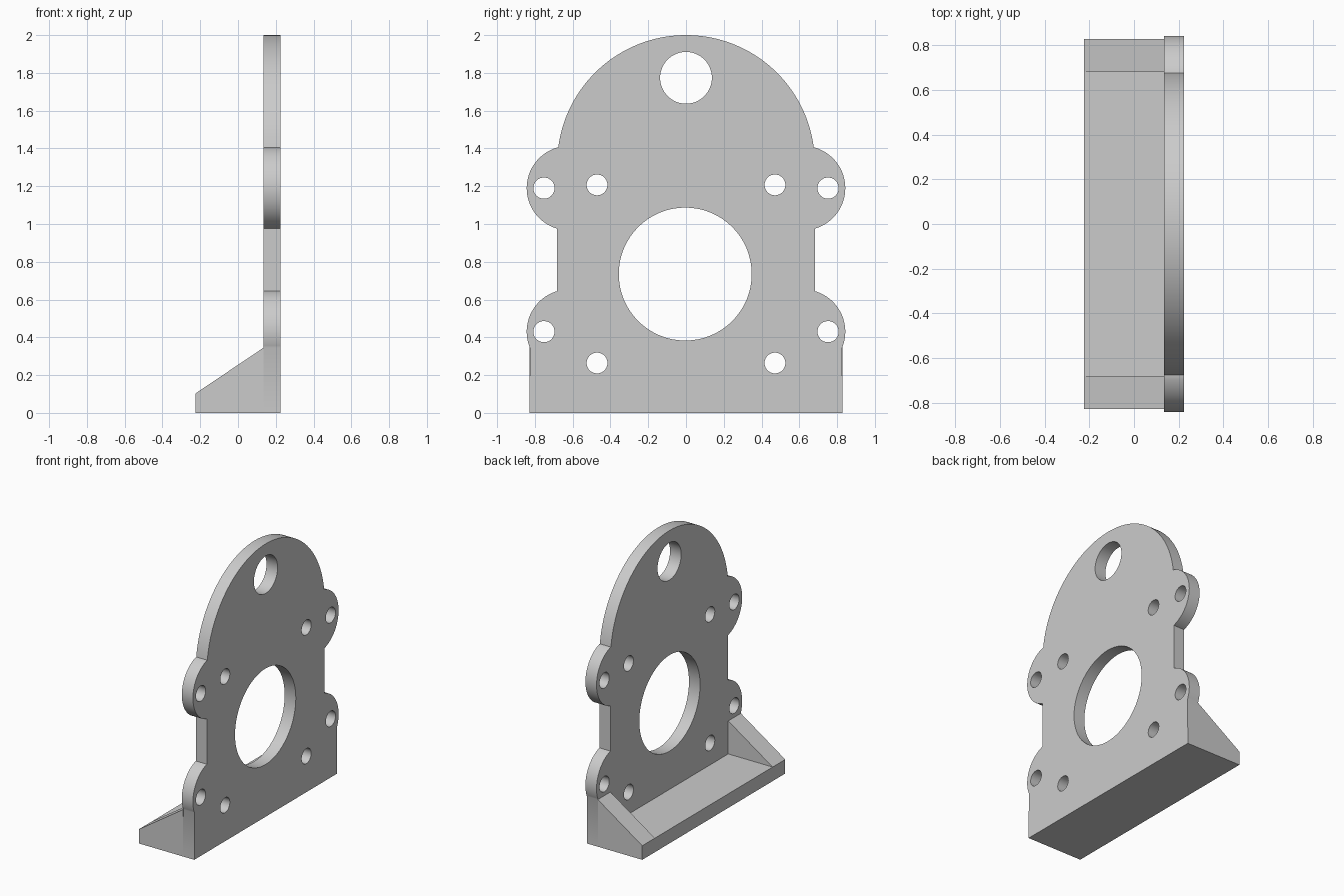
import bpy
import bmesh
from math import asin, cos, sin, pi, radians

cube = bpy.data.objects.get("Cube")
if cube:
    bpy.data.objects.remove(cube, do_unlink=True)

grey = bpy.data.materials.new("plain grey")
grey.use_nodes = True
GREY = (0.6, 0.6, 0.6, 1)
grey.diffuse_color = GREY
grey.node_tree.nodes["Principled BSDF"].inputs["Base Color"].default_value = GREY

# Main dimensions
BACK, FRONT = 0.135, 0.225        # plate faces along x
BODY, BASE = 0.682, 0.828         # half widths along y
LUG_Y, LUG_R = 0.62, 0.2234
UPPER_Z, LOWER_Z = 1.19, 0.43
GUSSET_TOP, FLOOR = 0.345, 0.103


def arc(cy, cz, r, start, end, n=32):
    return [(cy + r * cos(start + (end - start) * i / n),
             cz + r * sin(start + (end - start) * i / n)) for i in range(n + 1)]


def hole(cy, cz, r):
    return arc(cy, cz, r, 0, 2 * pi, 64)[:-1]


# Right half of the plate outline, from the bottom up to the crown
meet = pi / 2 - asin((BODY - LUG_Y) / LUG_R)
low = asin((GUSSET_TOP - LOWER_Z) / LUG_R)
crown_z = 2 - BODY
half = [(BASE, 0)]
half += arc(LUG_Y, LOWER_Z, LUG_R, low, meet)
half += arc(LUG_Y, UPPER_Z, LUG_R, -meet, meet)
half += arc(0, crown_z, BODY, asin((1.405 - crown_z) / BODY), pi / 2, 48)
outline = half + [(-y, z) for y, z in reversed(half[:-1])]

# Holes: bore, top opening, lug holes and inner screw holes
loops = [outline, hole(-0.004, 0.735, 0.352), hole(0, 1.774, 0.137)]
for s in (-1, 1):
    loops += [hole(s * 0.752, UPPER_Z, 0.056), hole(s * 0.752, LOWER_Z, 0.056),
              hole(s * 0.471, 1.207, 0.055), hole(s * 0.471, 0.264, 0.055)]

# Plate: a filled flat curve given thickness, then turned to a mesh
curve = bpy.data.curves.new("plate", "CURVE")
curve.dimensions = "2D"
curve.fill_mode = "BOTH"
curve.extrude = (FRONT - BACK) / 2
for points in loops:
    spline = curve.splines.new("POLY")
    spline.points.add(len(points) - 1)
    for p, (y, z) in zip(spline.points, points):
        p.co = (y, z, 0, 1)
    spline.use_cyclic_u = True
curve.materials.append(grey)
plate = bpy.data.objects.new("plate", curve)
bpy.context.collection.objects.link(plate)
plate.location.x = (FRONT + BACK) / 2
plate.rotation_euler = (radians(90), 0, radians(90))
bpy.ops.object.select_all(action="DESELECT")
plate.select_set(True)
bpy.context.view_layer.objects.active = plate
bpy.ops.object.convert(target="MESH")
plate = bpy.context.view_layer.objects.active
bm = bmesh.new()
bm.from_mesh(plate.data)
bmesh.ops.remove_doubles(bm, verts=bm.verts, dist=0.0001)
bmesh.ops.recalc_face_normals(bm, faces=bm.faces)
bm.to_mesh(plate.data)
bm.free()
bpy.ops.object.shade_smooth_by_angle(angle=radians(30))


def prism(name, profile, y0, y1):
    """Extrude an x-z profile along y."""
    bm = bmesh.new()
    face = bm.faces.new([bm.verts.new((x, y0, z)) for x, z in profile])
    new = bmesh.ops.extrude_face_region(bm, geom=[face])["geom"]
    verts = [v for v in new if isinstance(v, bmesh.types.BMVert)]
    bmesh.ops.translate(bm, verts=verts, vec=(0, y1 - y0, 0))
    bmesh.ops.recalc_face_normals(bm, faces=bm.faces)
    mesh = bpy.data.meshes.new(name)
    bm.to_mesh(mesh)
    bm.free()
    mesh.materials.append(grey)
    bpy.context.collection.objects.link(bpy.data.objects.new(name, mesh))


# Foot slab with a sloped gusset at each end
prism("foot", [(-FRONT, 0), (BACK, 0), (BACK, FLOOR), (-FRONT, FLOOR)], -BODY, BODY)
wedge = [(-FRONT, 0), (BACK, 0), (BACK, GUSSET_TOP), (-FRONT, FLOOR)]
prism("left_gusset", wedge, BODY, BASE)
prism("right_gusset", wedge, -BASE, -BODY)
